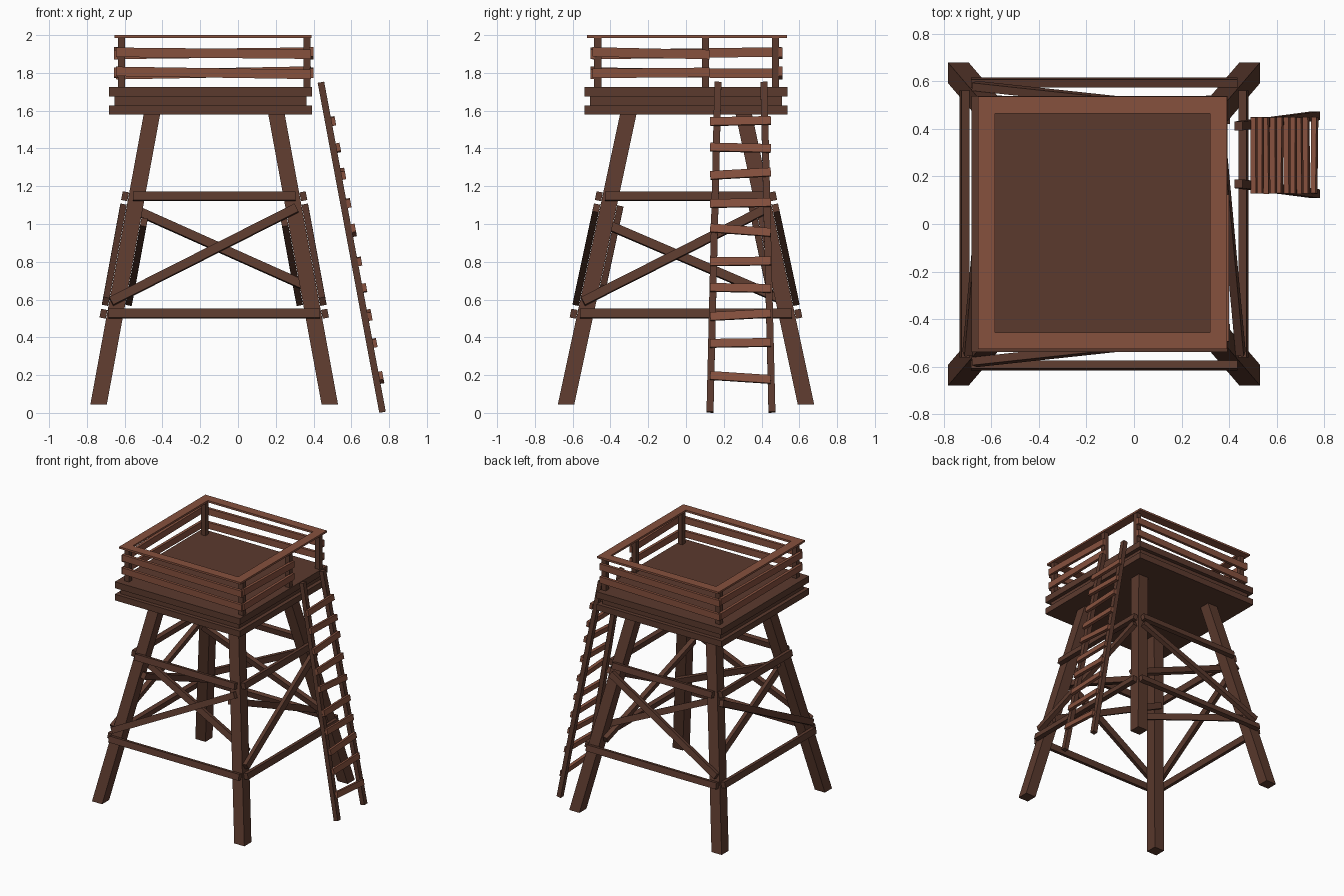
import bpy, bmesh
from mathutils import Vector, Matrix

if "Cube" in bpy.data.objects:
    bpy.data.objects.remove(bpy.data.objects["Cube"])


def material(name, rgb):
    m = bpy.data.materials.new(name)
    m.diffuse_color = (*rgb, 1)
    m.use_nodes = True
    m.node_tree.nodes["Principled BSDF"].inputs["Base Color"].default_value = m.diffuse_color
    return m


DARK = material("dark_wood", (0.105, 0.042, 0.027))
LIGHT = material("light_wood", (0.24, 0.082, 0.048))
CX = -0.126                      # tower axis in x


def make(name, bm, mat):
    bmesh.ops.recalc_face_normals(bm, faces=bm.faces)
    me = bpy.data.meshes.new(name)
    bm.to_mesh(me)
    bm.free()
    me.materials.append(mat)
    ob = bpy.data.objects.new(name, me)
    bpy.context.collection.objects.link(ob)
    return ob


def box(name, lo, hi, mat):
    lo, hi = Vector(lo), Vector(hi)
    bm = bmesh.new()
    bmesh.ops.create_cube(bm, size=1, matrix=Matrix.Translation((lo + hi) / 2) @ Matrix.Diagonal((*(hi - lo), 1)))
    return make(name, bm, mat)


def beam(name, a, b, normal, width, thick, mat):
    """Plank from a to b; thick is measured along normal."""
    a, b, n = Vector(a), Vector(b), Vector(normal)
    d = b - a
    x = d.normalized()
    y = n.cross(x).normalized()
    z = x.cross(y)
    rot = Matrix((x, y, z)).transposed().to_4x4()
    bm = bmesh.new()
    bmesh.ops.create_cube(bm, size=1, matrix=Matrix.Translation((a + b) / 2) @ rot
                          @ Matrix.Diagonal((d.length, width, thick, 1)))
    return make(name, bm, mat)


# Legs: sheared posts with level ends
Z0, Z1, LEG = 0.045, 1.59, 0.0435


def half(axis, z):
    """Leg centre distance from the tower axis at height z."""
    t = (z - 0.045) / 1.535
    return 0.612 - 0.282 * t if axis == 'x' else 0.635 - 0.329 * t


for sx in (-1, 1):
    for sy in (-1, 1):
        bm = bmesh.new()
        rings = []
        for z in (Z0, Z1):
            cx, cy = CX + sx * half('x', z), sy * half('y', z)
            rings.append([bm.verts.new((cx + i * LEG, cy + j * LEG, z))
                          for i, j in ((-1, -1), (1, -1), (1, 1), (-1, 1))])
        lo, hi = rings
        bm.faces.new(lo)
        bm.faces.new(hi)
        for i in range(4):
            j = (i + 1) % 4
            bm.faces.new((lo[i], lo[j], hi[j], hi[i]))
        make("leg", bm, DARK)


# Braces on the four sides: two level beams, one outer and one inner diagonal
def brace(name, axis, s, u0, z0, u1, z1, off):
    def pt(u, z):
        d = s * (half(axis, z) + off)
        return (CX + u, d, z) if axis == 'y' else (CX + d, u, z)
    slope = 0.2
    n = (0, s, slope) if axis == 'y' else (s, 0, slope)
    beam(name, pt(u0, z0), pt(u1, z1), n, 0.047, 0.034, DARK)


OUT, INN = LEG + 0.019, -LEG - 0.019
for axis in 'xy':
    for s in (-1, 1):
        brace("lower_beam", axis, s, -0.56, 0.525, 0.56, 0.525, OUT)
        brace("upper_beam", axis, s, -0.43, 1.147, 0.43, 1.147, OUT)
        brace("outer_diagonal", axis, s, -0.545, 0.59, 0.435, 1.085, OUT)
        if axis == 'y':
            brace("inner_diagonal", axis, s, -0.42, 1.075, 0.52, 0.655, INN)
        else:
            brace("inner_diagonal", axis, s, -0.45, 1.01, 0.53, 0.59, INN)

# Platform: three stacked slabs
PX = -0.1455
for name, h, z0, z1 in (("platform_bottom", 0.5375, 1.58, 1.628),
                        ("platform_core", 0.508, 1.628, 1.675),
                        ("platform_deck", 0.5375, 1.675, 1.725)):
    box(name, (PX - h, -h, z0), (PX + h, h, z1), DARK)

# Railing posts, with one extra beside the ladder opening
for x, y in ((-0.617, -0.467), (-0.617, 0.473), (0.365, -0.467), (0.365, 0.473), (0.365, 0.103)):
    box("railing_post", (x - 0.019, y - 0.019, 1.72), (x + 0.019, y + 0.019, 1.985), DARK)

# Slightly crooked side planks of the railing
for s, tilt in ((-1, -0.005), (1, 0.006)):
    y = 0.003 + s * 0.498
    for z in (1.80, 1.904):
        k = tilt if z > 1.85 else tilt * 1.6
        beam("railing_plank", (-0.645, y, z - k), (0.386, y, z + k), (0, 1, 0), 0.05, 0.022, LIGHT)
for z, k in ((1.80, 0.003), (1.904, -0.007)):
    beam("railing_plank", (-0.645, -0.495, z + k), (-0.645, 0.505, z - k), (1, 0, 0), 0.05, 0.022, LIGHT)
    beam("railing_plank", (0.388, -0.495, z - k), (0.388, 0.124, z + k), (1, 0, 0), 0.05, 0.022, LIGHT)

# Flat hand rail
for y in (-0.49, 0.5):
    box("hand_rail", (-0.655, y - 0.035, 1.985), (0.39, y + 0.035, 2.0), LIGHT)
for x, y0, y1 in ((-0.62, -0.455, 0.465), (0.355, -0.455, 0.13), (0.355, 0.13, 0.465)):
    box("hand_rail", (x - 0.035, y0, 1.985), (x + 0.035, y1, 2.0), LIGHT)

# Ladder: two converging rails and ten crooked rungs
for y0, y1 in ((0.127, 0.169), (0.455, 0.412)):
    beam("ladder_rail", (0.765, y0, 0.004), (0.439, y1, 1.75), (1, 0, 0.187), 0.037, 0.035, DARK)
rungs = ((1.542, 1.548), (1.407, 1.40), (1.257, 1.275), (1.108, 1.114), (0.979, 0.955),
         (0.80, 0.804), (0.664, 0.659), (0.51, 0.527), (0.368, 0.373), (0.198, 0.177))
for za, zb in rungs:
    xa, xb = (0.793 - 0.1867 * z for z in (za, zb))
    beam("ladder_rung", (xa, 0.128, za), (xb, 0.449, zb), (1, 0, 0.187), 0.044, 0.022, LIGHT)
